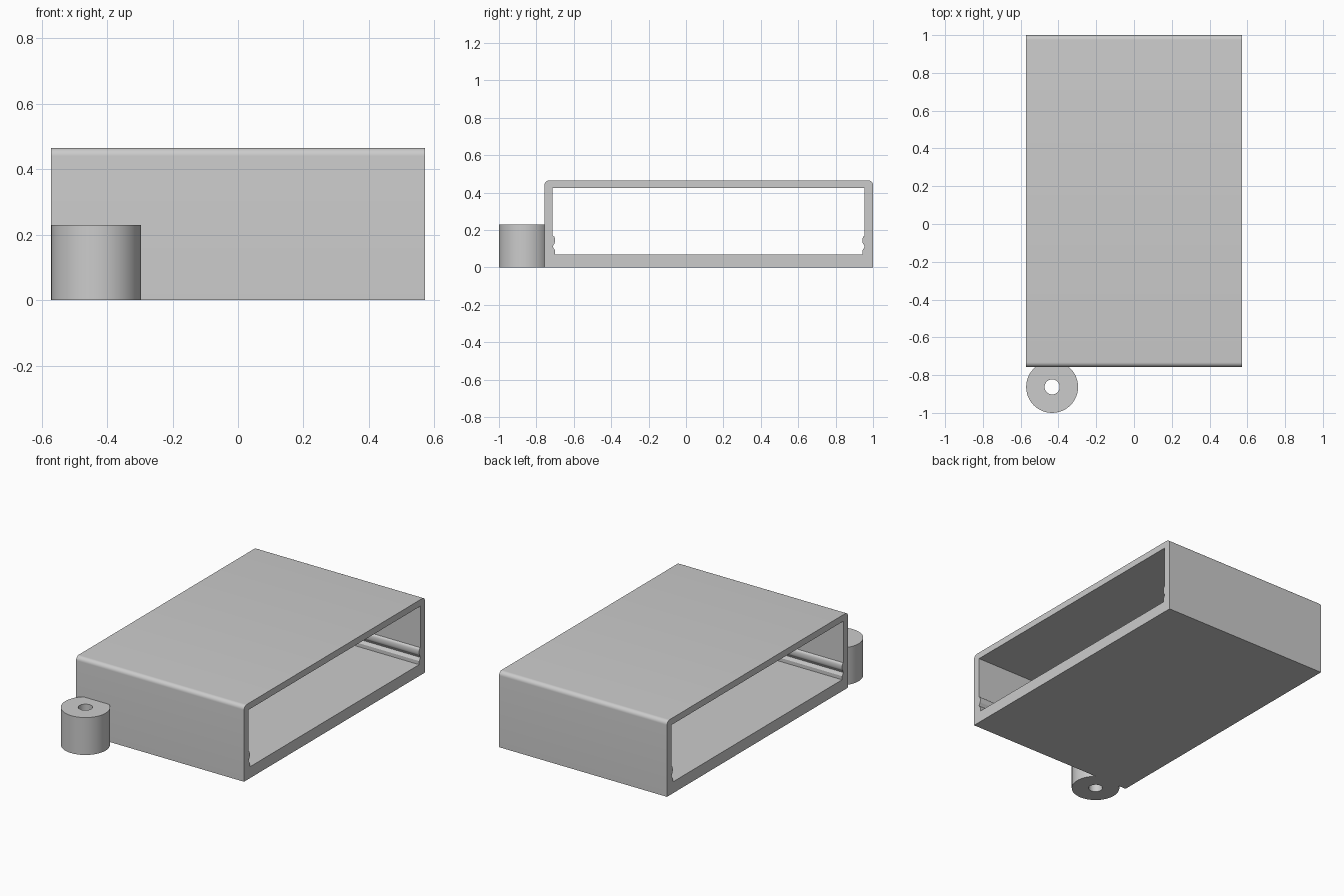
import bpy, bmesh
from math import sin, cos, pi, radians
from mathutils import Vector

cube = bpy.data.objects.get("Cube")
if cube:
    bpy.data.objects.remove(cube, do_unlink=True)

grey = bpy.data.materials.new("grey_plastic")
grey.use_nodes = True
colour = (0.6, 0.6, 0.6, 1)
grey.diffuse_color = colour
grey.node_tree.nodes["Principled BSDF"].inputs["Base Color"].default_value = colour


def arc(cx, cy, r, start, end, steps):
    """Points on an arc, angles in degrees."""
    angles = [radians(start + (end - start) * i / steps) for i in range(steps + 1)]
    return [(cx + r * cos(a), cy + r * sin(a)) for a in angles]


def extrude_loops(name, loops, place, direction):
    """Fill an outline with a hole in it and extrude it into a solid."""
    bm = bmesh.new()
    edges = []
    for loop in loops:
        verts = [bm.verts.new(place(*p)) for p in loop]
        edges += [bm.edges.new((v, verts[i - 1])) for i, v in enumerate(verts)]
    bmesh.ops.triangle_fill(bm, edges=edges, use_beauty=True, normal=direction.normalized())
    made = bmesh.ops.extrude_face_region(bm, geom=bm.faces[:], use_keep_orig=True)
    moved = [g for g in made["geom"] if isinstance(g, bmesh.types.BMVert)]
    bmesh.ops.translate(bm, verts=moved, vec=direction)
    bmesh.ops.recalc_face_normals(bm, faces=bm.faces[:])
    mesh = bpy.data.meshes.new(name)
    bm.to_mesh(mesh)
    bm.free()
    mesh.materials.append(grey)
    obj = bpy.data.objects.new(name, mesh)
    bpy.context.collection.objects.link(obj)
    bpy.ops.object.select_all(action="DESELECT")
    obj.select_set(True)
    bpy.context.view_layer.objects.active = obj
    bpy.ops.object.shade_smooth_by_angle(angle=radians(30))
    return obj


# Sleeve: open-ended box section with rounded upper edges and two rails per side
half_x = 0.571
mid_y, half_y, height, fillet = 0.1215, 0.8785, 0.465, 0.025
inner_half, floor_z, ceiling_z = 0.834, 0.07, 0.425


def mirrored(side):
    """Complete a right-hand half outline with its mirror image."""
    return [(mid_y + u, z) for u, z in side] + [(mid_y - u, z) for u, z in reversed(side)]


def rail(low, high, depth=0.012):
    """Rounded ridge standing out from the inner wall."""
    mid, half = (low + high) / 2, (high - low) / 2
    return [(inner_half - depth * sin(t) ** 0.6, mid - half * cos(t))
            for t in (pi * (i + 0.5) / 8 for i in range(8))]


outer = mirrored([(half_y, 0)]
                 + arc(half_y - fillet, height - fillet, fillet, 0, 90, 8))
inner = mirrored([(inner_half - 0.012, floor_z), (inner_half - 0.012, 0.092)]
                 + [(inner_half - 0.004, 0.104), (inner_half, 0.11)]
                 + rail(0.122, 0.168)
                 + [(inner_half, 0.17), (inner_half, ceiling_z)])
extrude_loops("sleeve", [outer, inner],
              lambda y, z: Vector((-half_x, y, z)), Vector((2 * half_x, 0, 0)))

# Mounting lug: short tube on the front face, flush with the right end
lug_x, lug_y, lug_r, hole_r = -0.4335, -0.8625, 0.1375, 0.04
extrude_loops("mounting_lug",
              [arc(lug_x, lug_y, r, 0, 360, 48)[:-1] for r in (lug_r, hole_r)],
              lambda x, y: Vector((x, y, 0)), Vector((0, 0, 0.23)))
